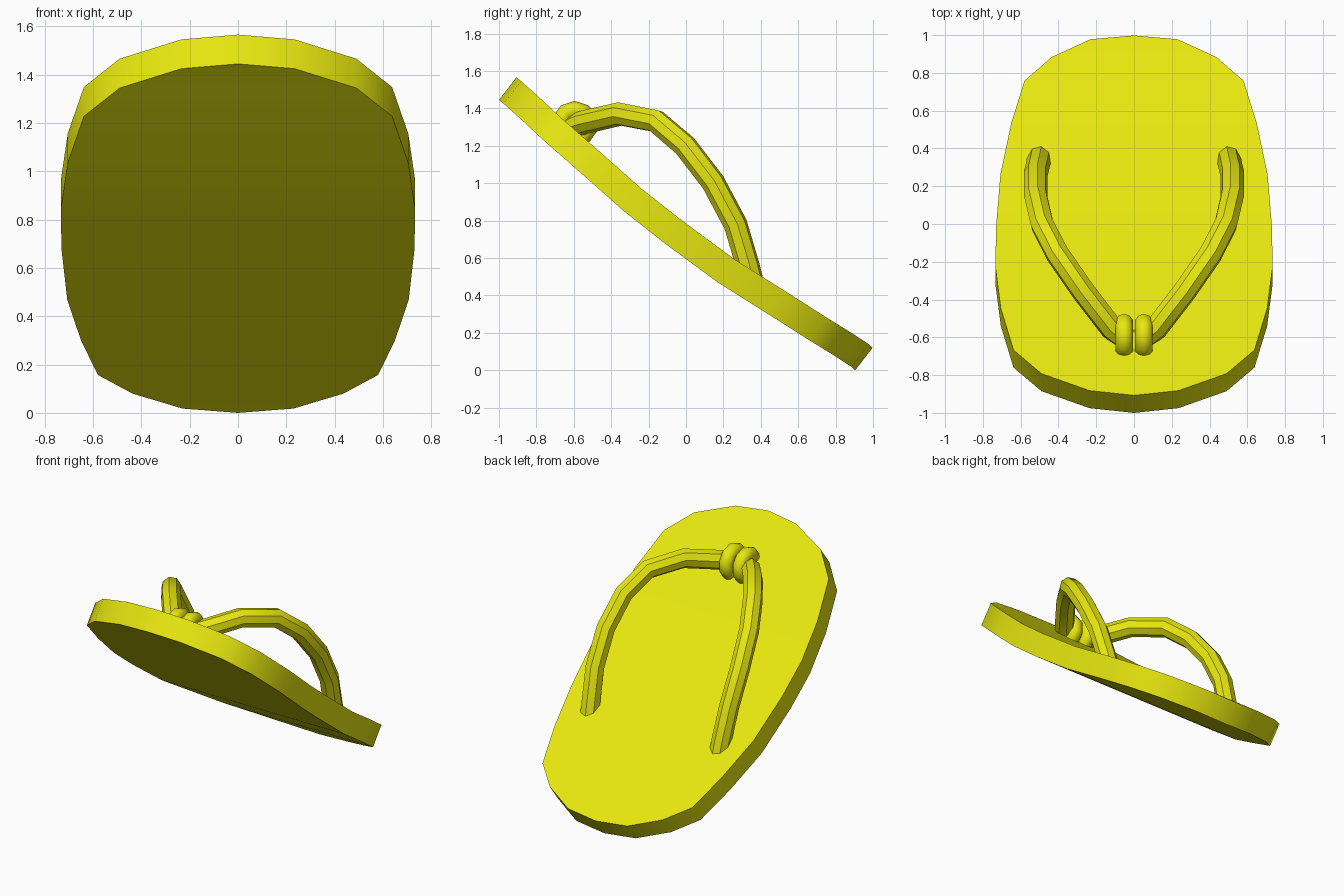
import bpy, bmesh, math
from mathutils import Matrix, Vector

if "Cube" in bpy.data.objects:
    bpy.data.objects.remove(bpy.data.objects["Cube"])

yellow = bpy.data.materials.new("yellow")
yellow.diffuse_color = (0.8, 0.8, 0.005, 1)
yellow.use_nodes = True
yellow.node_tree.nodes["Principled BSDF"].inputs["Base Color"].default_value = yellow.diffuse_color


def finish(obj, angle=30):
    obj.data.materials.clear()
    obj.data.materials.append(yellow)
    bpy.ops.object.select_all(action='DESELECT')
    obj.select_set(True)
    bpy.context.view_layer.objects.active = obj
    bpy.ops.object.shade_smooth_by_angle(angle=math.radians(angle))


# Sole: rows of half width, y and z along the bottom, extruded along its slanted normal
ROWS = [(0, -1.0, 1.445), (0.235, -0.975, 1.425), (0.49, -0.885, 1.345),
        (0.638, -0.76, 1.228), (0.705, -0.54, 1.035), (0.733, -0.325, 0.845),
        (0.731, -0.115, 0.68), (0.707, 0.17, 0.47), (0.65, 0.44, 0.30),
        (0.58, 0.665, 0.157), (0.437, 0.79, 0.08), (0.23, 0.885, 0.018),
        (0, 0.905, 0.0)]
RISE = Vector((0, 0.093, 0.121))

bm = bmesh.new()
rows = []
for x, y, z in ROWS:
    if x == 0:
        v = bm.verts.new((0, y, z))
        rows.append((v, v))
    else:
        rows.append((bm.verts.new((-x, y, z)), bm.verts.new((x, y, z))))
for (a, b), (c, d) in zip(rows, rows[1:]):
    corners = list(dict.fromkeys((a, b, d, c)))
    bm.faces.new(corners)
ext = bmesh.ops.extrude_face_region(bm, geom=bm.faces[:], use_keep_orig=True)
top = [g for g in ext["geom"] if isinstance(g, bmesh.types.BMVert)]
bmesh.ops.translate(bm, verts=top, vec=RISE)
bmesh.ops.recalc_face_normals(bm, faces=bm.faces[:])
mesh = bpy.data.meshes.new("sole")
bm.to_mesh(mesh)
bm.free()
sole = bpy.data.objects.new("sole", mesh)
bpy.context.collection.objects.link(sole)
finish(sole)

# Straps: round cords arching from the sides of the sole to the toe knot
PATH = [(0.50, 0.36, 0.44), (0.505, 0.33, 0.56), (0.52, 0.265, 0.78),
        (0.52, 0.145, 1.005), (0.485, -0.005, 1.20), (0.405, -0.16, 1.332),
        (0.27, -0.355, 1.37), (0.12, -0.55, 1.325), (0.04, -0.61, 1.30)]


def strap(name, side):
    curve = bpy.data.curves.new(name, 'CURVE')
    curve.dimensions = '3D'
    curve.bevel_depth = 0.064
    curve.bevel_resolution = 2
    curve.use_fill_caps = True
    spline = curve.splines.new('POLY')
    spline.points.add(len(PATH) - 1)
    for p, (x, y, z) in zip(spline.points, PATH):
        p.co = (side * x, y, z, 1)
    obj = bpy.data.objects.new(name, curve)
    bpy.context.collection.objects.link(obj)
    bpy.ops.object.select_all(action='DESELECT')
    obj.select_set(True)
    bpy.context.view_layer.objects.active = obj
    bpy.ops.object.convert(target='MESH')
    finish(bpy.context.object, 40)


# Toe knot: one ring wrapped around the inner end of each strap
def knot_ring(name, side):
    bpy.ops.mesh.primitive_torus_add(
        major_segments=10, minor_segments=10, major_radius=0.077,
        minor_radius=0.048, location=(side * 0.052, -0.595, 1.315),
        rotation=(0, math.pi / 2, 0))
    obj = bpy.context.object
    obj.name = name
    finish(obj, 50)


for label, side in (("left", -1), ("right", 1)):
    strap(label + "_strap", side)
    knot_ring(label + "_knot_ring", side)
